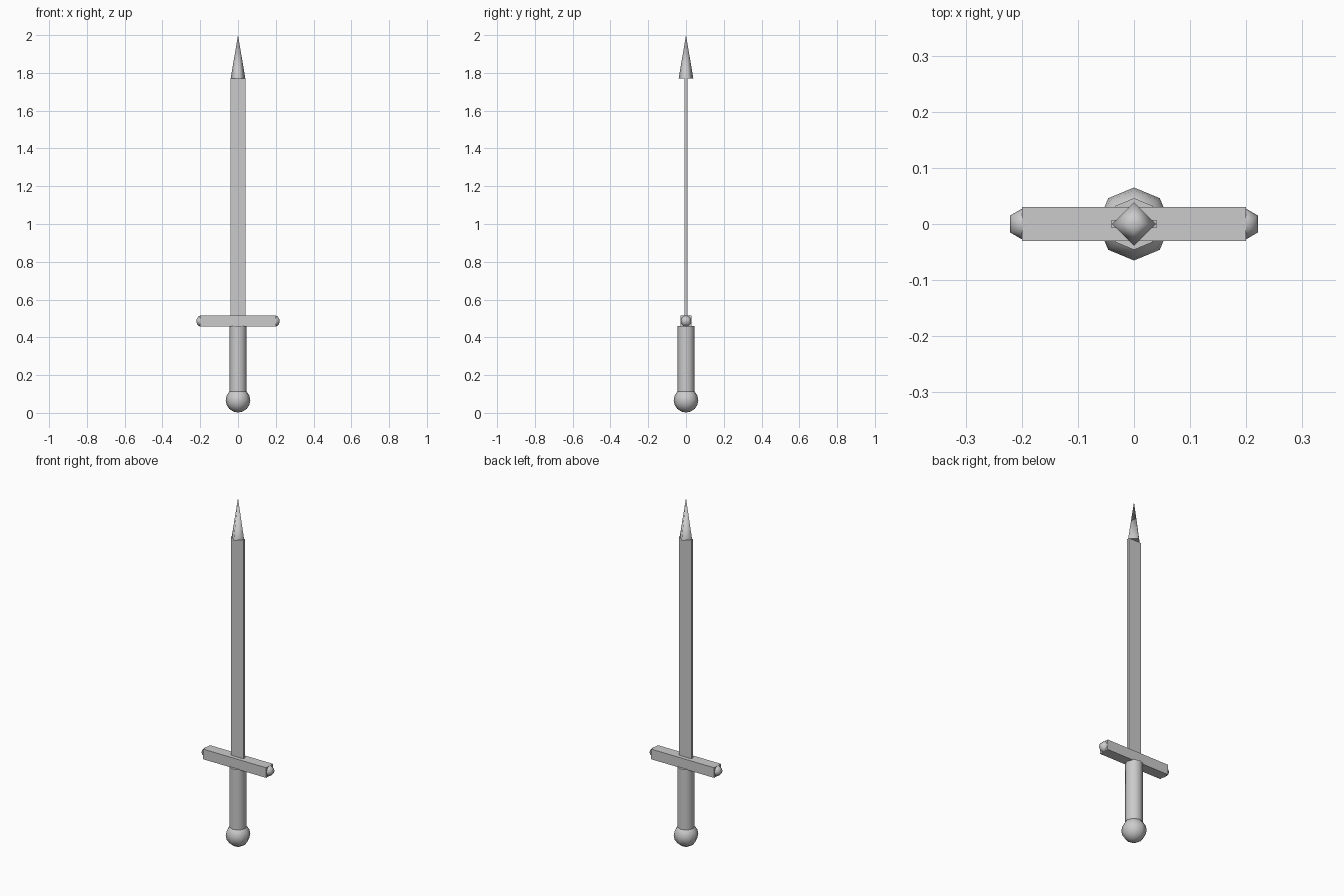
import bpy
import math

if "Cube" in bpy.data.objects:
    bpy.data.objects.remove(bpy.data.objects["Cube"])


def finish(name, smooth_angle=None):
    ob = bpy.context.object
    ob.name = name
    bpy.ops.object.transform_apply(location=False, rotation=True, scale=True)
    if smooth_angle:
        bpy.ops.object.shade_smooth_by_angle(angle=math.radians(smooth_angle))
    return ob


def box(name, size, z):
    bpy.ops.mesh.primitive_cube_add(size=1, location=(0, 0, z))
    bpy.context.object.scale = size
    return finish(name)


def ball(name, radius, location, sides, rings):
    bpy.ops.mesh.primitive_uv_sphere_add(
        segments=sides, ring_count=rings, radius=radius, location=location)
    return finish(name, 80)


# Round pommel at the base
ball("pommel", 0.065, (0, 0, 0.067), 8, 8)

# Eight-sided grip
GRIP_BOTTOM, GRIP_TOP = 0.10, 0.46
bpy.ops.mesh.primitive_cylinder_add(
    vertices=8, radius=0.046, depth=GRIP_TOP - GRIP_BOTTOM,
    location=(0, 0, (GRIP_BOTTOM + GRIP_TOP) / 2))
finish("grip", 60)

# Crossguard with a small knob in each end
GUARD_Z = 0.486
box("crossguard", (0.4, 0.06, 0.058), GUARD_Z)
for side, name in ((-1, "left"), (1, "right")):
    ball("guard_knob_" + name, 0.03, (side * 0.195, 0, GUARD_Z), 6, 6)

# Flat blade
BLADE_BOTTOM, BLADE_TOP = 0.486, 1.77
box("blade", (0.08, 0.015, BLADE_TOP - BLADE_BOTTOM), (BLADE_BOTTOM + BLADE_TOP) / 2)

# Four-sided pointed tip, corners on the x and y axes
bpy.ops.mesh.primitive_cone_add(
    vertices=4, radius1=0.039, radius2=0, depth=2.0 - BLADE_TOP,
    location=(0, 0, (BLADE_TOP + 2.0) / 2))
finish("blade_tip", 93)
